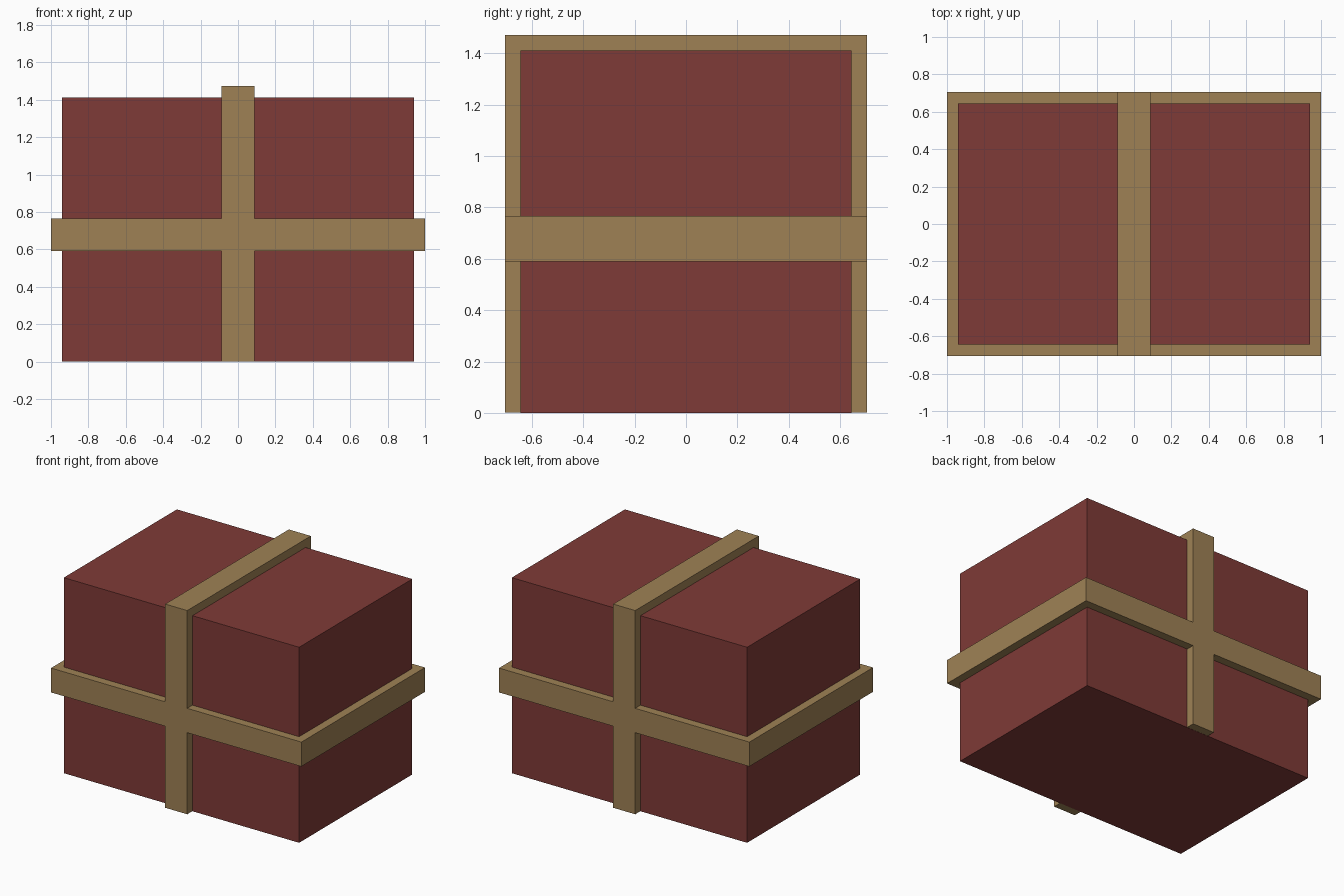
import bpy

if "Cube" in bpy.data.objects:
    bpy.data.objects.remove(bpy.data.objects["Cube"])


def make_material(name, rgb):
    mat = bpy.data.materials.new(name)
    mat.diffuse_color = (*rgb, 1.0)
    mat.use_nodes = True
    mat.node_tree.nodes["Principled BSDF"].inputs["Base Color"].default_value = mat.diffuse_color
    return mat


def block(name, half_x, half_y, z0, z1, mat):
    """Flat-faced box centred on x and y, spanning z0 to z1."""
    bpy.ops.mesh.primitive_cube_add(size=2, location=(0, 0, 0))
    ob = bpy.context.object
    ob.name = name
    for v in ob.data.vertices:
        v.co.x *= half_x
        v.co.y *= half_y
        v.co.z = z1 if v.co.z > 0 else z0
    ob.data.materials.append(mat)
    return ob


red = make_material("dark red paper", (0.212, 0.043, 0.038))
gold = make_material("dull gold ribbon", (0.345, 0.222, 0.091))

# Gift box body
block("box", 0.94, 0.645, 0.0, 1.412, red)

# Ribbon over the top, front and back (base a hair above the box's underside)
block("vertical_ribbon", 0.088, 0.705, 0.001, 1.472, gold)

# Ribbon around the middle
block("horizontal_ribbon", 1.0, 0.705, 0.59, 0.766, gold)
